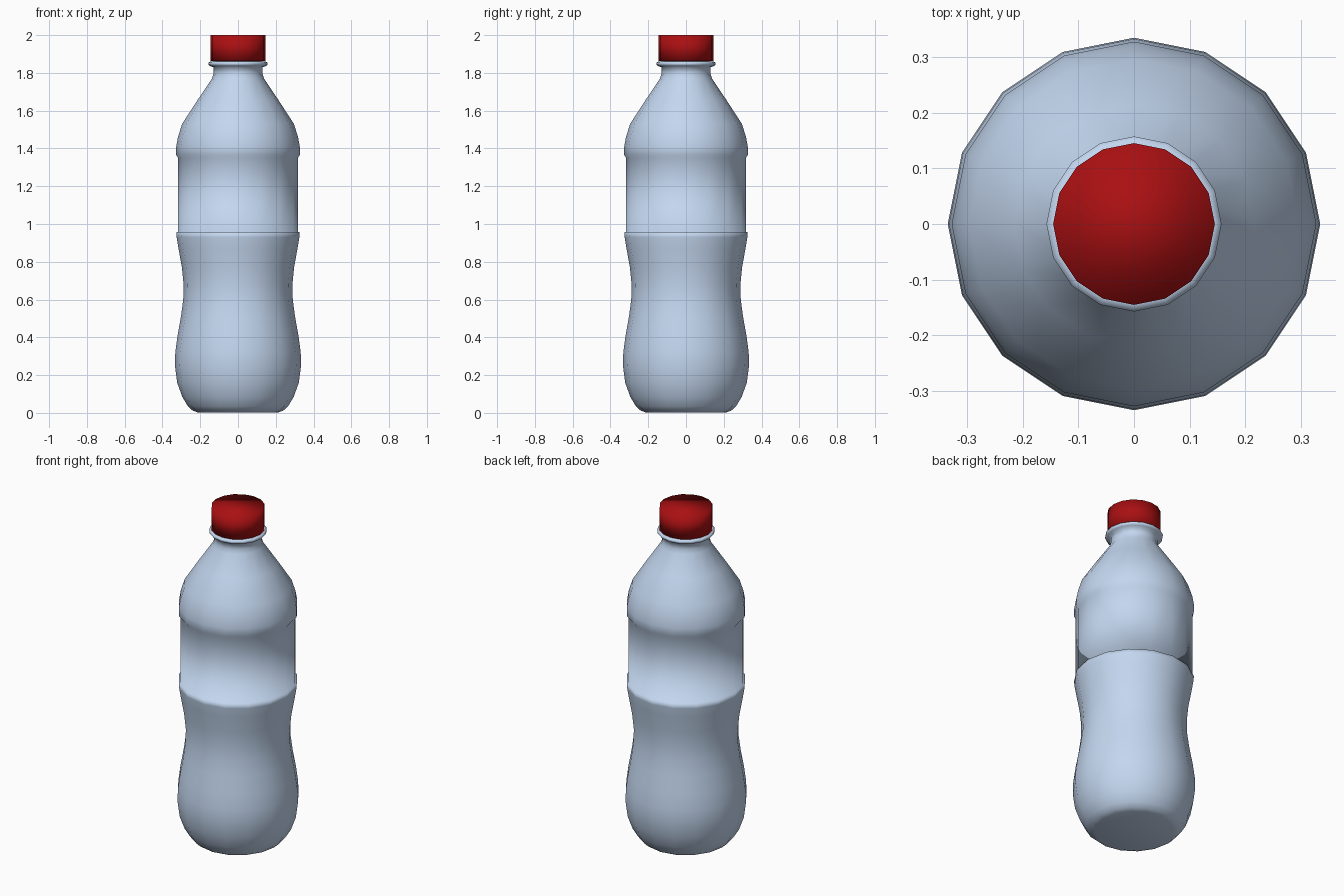
import bpy, bmesh, math

if "Cube" in bpy.data.objects:
    bpy.data.objects.remove(bpy.data.objects["Cube"])

SIDES = 16

def material(name, rgb):
    m = bpy.data.materials.new(name)
    m.diffuse_color = (*rgb, 1)
    m.use_nodes = True
    m.node_tree.nodes["Principled BSDF"].inputs["Base Color"].default_value = m.diffuse_color
    return m

def lathe(name, profile, mat, cap_bottom=True, cap_top=True):
    """Revolve (radius, z) points around the z axis."""
    bm = bmesh.new()
    rings = []
    for r, z in profile:
        rings.append([bm.verts.new((r * math.cos(2 * math.pi * i / SIDES),
                                    r * math.sin(2 * math.pi * i / SIDES), z))
                      for i in range(SIDES)])
    for a, b in zip(rings, rings[1:]):
        for i in range(SIDES):
            j = (i + 1) % SIDES
            bm.faces.new((a[i], a[j], b[j], b[i]))
    if cap_bottom:
        bm.faces.new(rings[0][::-1])
    if cap_top:
        bm.faces.new(rings[-1])
    for f in bm.faces:
        f.smooth = True
    me = bpy.data.meshes.new(name)
    bm.to_mesh(me)
    bm.free()
    me.materials.append(mat)
    ob = bpy.data.objects.new(name, me)
    bpy.context.collection.objects.link(ob)
    return ob

plastic = material("pale_plastic", (0.55, 0.68, 0.87))
red = material("red_plastic", (0.40, 0.005, 0.006))

# Bottle: base, waist, recessed label band, shoulder, neck and collar
lathe("bottle", [
    (0.215, 0.003), (0.24, 0.012), (0.265, 0.035), (0.295, 0.085),
    (0.322, 0.16), (0.334, 0.25), (0.332, 0.32), (0.32, 0.41),
    (0.302, 0.51), (0.29, 0.60), (0.288, 0.68), (0.297, 0.77),
    (0.315, 0.87), (0.325, 0.93), (0.327, 0.958),
    (0.318, 0.958), (0.318, 1.35),
    (0.327, 1.365), (0.327, 1.41), (0.318, 1.46), (0.296, 1.53),
    (0.215, 1.655), (0.138, 1.77), (0.13, 1.795), (0.13, 1.83),
    (0.15, 1.837), (0.157, 1.845), (0.157, 1.855), (0.145, 1.86),
    (0.125, 1.862)], plastic)

# Screw cap
lathe("cap", [(0.145, 1.862), (0.145, 2.0)], red)
